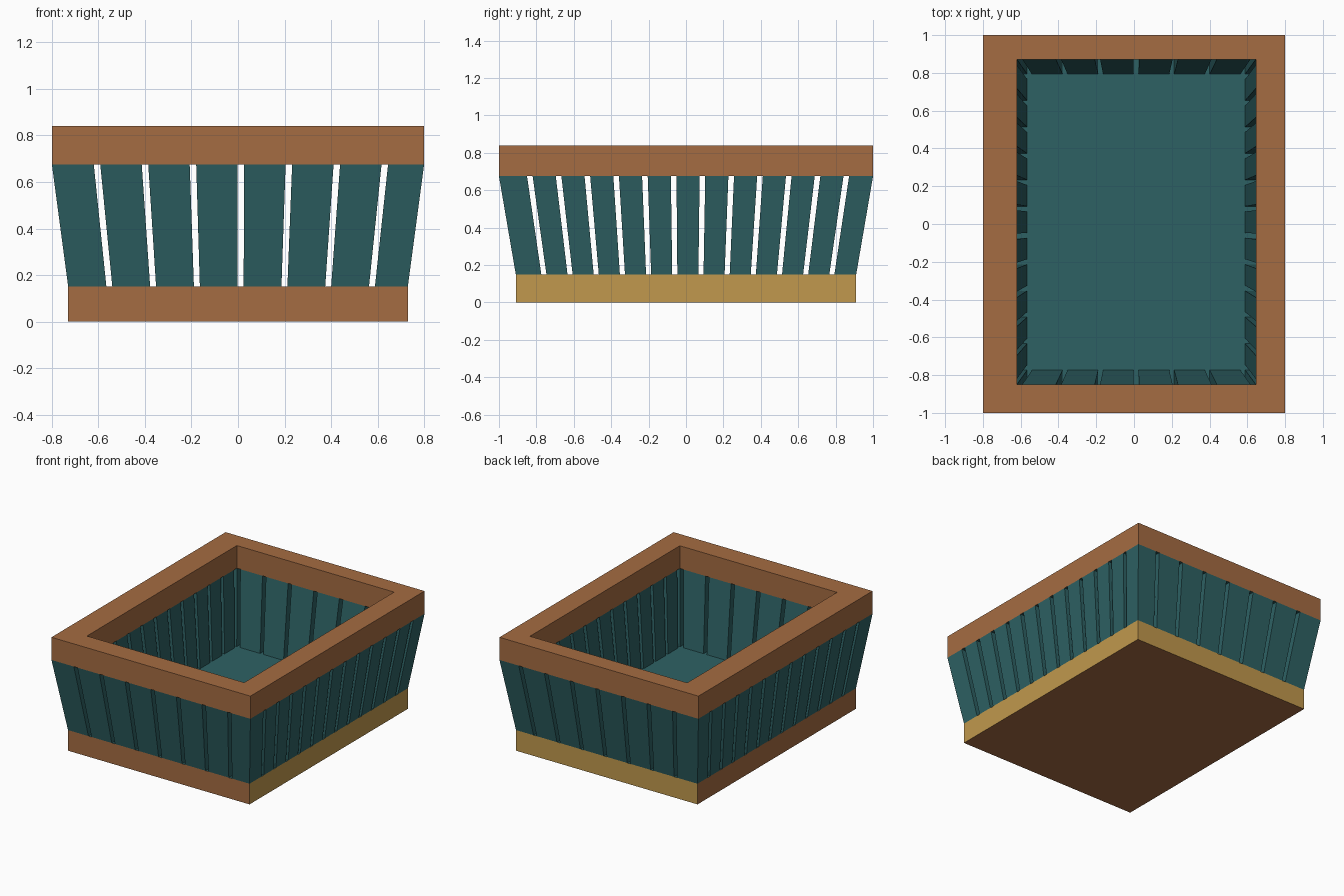
import bpy, bmesh

if "Cube" in bpy.data.objects:
    bpy.data.objects.remove(bpy.data.objects["Cube"])

Z_BASE, Z_RIM, Z_TOP = 0.15, 0.675, 0.84
SX, SY = 0.9125, 0.91                 # taper of the walls towards the base
X0, X1, Y0, Y1 = -0.62, 0.645, -0.85, 0.872   # opening


def material(name, rgb):
    m = bpy.data.materials.new(name)
    m.diffuse_color = (*rgb, 1)
    m.use_nodes = True
    m.node_tree.nodes["Principled BSDF"].inputs["Base Color"].default_value = m.diffuse_color
    return m


BROWN = material("brown wood", (0.376, 0.150, 0.054))
TEAL = material("teal paint", (0.027, 0.120, 0.127))
GOLD = material("golden wood", (0.533, 0.314, 0.074))


def finish(name, bm, rule):
    """Make an object; rule maps a face normal to a material index."""
    bmesh.ops.recalc_face_normals(bm, faces=bm.faces[:])
    bm.normal_update()
    for f in bm.faces:
        f.material_index = rule(f.normal)
    me = bpy.data.meshes.new(name)
    bm.to_mesh(me)
    bm.free()
    for m in (BROWN, TEAL, GOLD):
        me.materials.append(m)
    ob = bpy.data.objects.new(name, me)
    bpy.context.collection.objects.link(ob)
    return ob


def block(bm, x, y, z, sx=1, sy=1):
    """Box given by ranges, with its bottom scaled about the centre axis."""
    for v in bmesh.ops.create_cube(bm, size=2)["verts"]:
        low = v.co.z < 0
        v.co = (x[v.co.x > 0] * (sx if low else 1),
                y[v.co.y > 0] * (sy if low else 1), z[not low])


def spans(lo, hi, n, gap):
    """Slat ranges between n evenly spaced gaps, the outer gaps flush with lo and hi."""
    step = (hi - lo - gap) / (n - 1)
    return [(lo + gap + i * step, lo + (i + 1) * step) for i in range(n - 1)]


# Base: painted floor on top, golden back and right sides
bm = bmesh.new()
block(bm, (-0.73, 0.73), (-0.91, 0.91), (0, Z_BASE))
finish("base", bm, lambda n: 1 if n.z > 0.5 else 2 if n.x + n.y > 0.5 else 0)

# Slats: tapered walls with narrow gaps
x_walls, y_walls = ((-0.8, X0), (X1, 0.8)), ((-1, Y0), (Y1, 1))
x_slats, y_slats = spans(X0, X1, 7, 0.028), spans(Y0, Y1, 12, 0.03)


def slats(name, pieces):
    bm = bmesh.new()
    for x, y in pieces:
        block(bm, x, y, (Z_BASE, Z_RIM), SX, SY)
    finish(name, bm, lambda n: 1)


for side, y in zip(("front", "back"), y_walls):
    slats(side + "_slats", [(x, y) for x in x_slats])
for side, x in zip(("left", "right"), x_walls):
    slats(side + "_slats", [(x, y) for y in y_slats])
slats("corner_posts", [(x, y) for x in x_walls for y in y_walls])

# Rim: rectangular frame
bm = bmesh.new()
outer = [(-0.8, -1), (0.8, -1), (0.8, 1), (-0.8, 1)]
inner = [(X0, Y0), (X1, Y0), (X1, Y1), (X0, Y1)]
loops = [[bm.verts.new((x, y, z)) for x, y in ring]
         for ring, z in ((outer, Z_RIM), (outer, Z_TOP), (inner, Z_TOP), (inner, Z_RIM))]
for k in range(4):
    a, b = loops[k], loops[(k + 1) % 4]
    for i in range(4):
        j = (i + 1) % 4
        bm.faces.new((a[i], a[j], b[j], b[i]))
finish("rim", bm, lambda n: 1 if n.z < -0.5 else 0)
